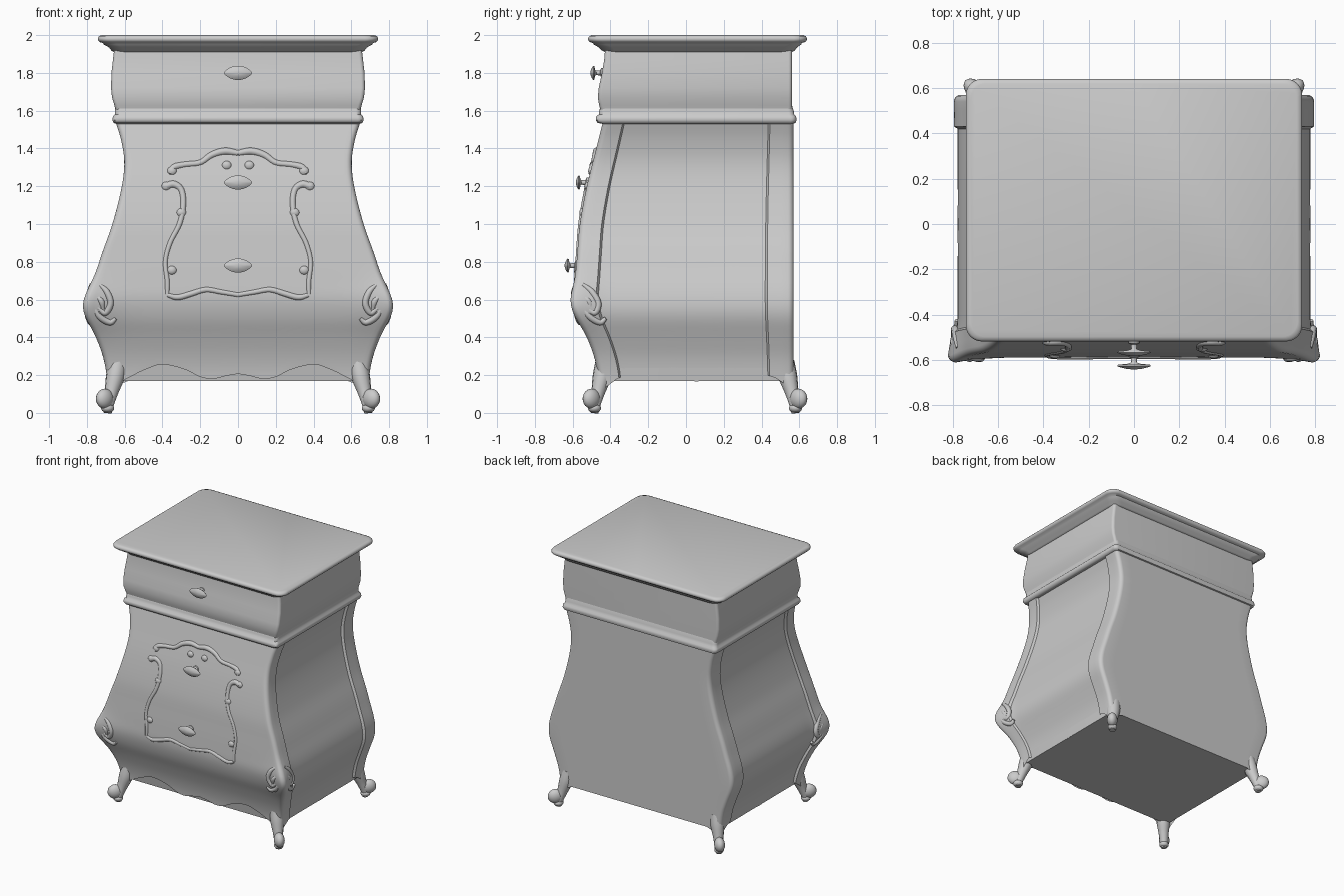
import bpy, bmesh, math
from mathutils import Vector

if "Cube" in bpy.data.objects:
    bpy.data.objects.remove(bpy.data.objects["Cube"])

grey = bpy.data.materials.new("painted grey")
grey.use_nodes = True
grey.diffuse_color = (0.6, 0.6, 0.6, 1)
grey.node_tree.nodes["Principled BSDF"].inputs["Base Color"].default_value = (0.6, 0.6, 0.6, 1)


def spline(pts, t):
    """Smooth interpolation through (position, value) pairs."""
    if t <= pts[0][0]:
        return pts[0][1]
    for i in range(len(pts) - 1):
        (a, p), (b, q) = pts[i], pts[i + 1]
        if t <= b:
            a0, p0 = pts[max(i - 1, 0)]
            b1, q1 = pts[min(i + 2, len(pts) - 1)]
            m, n = (q - p0) / (b - a0), (q1 - p) / (b1 - a)
            h = b - a
            s = (t - a) / h
            return ((2*s**3 - 3*s*s + 1) * p + (s**3 - 2*s*s + s) * h * m
                    + (3*s*s - 2*s**3) * q + (s**3 - s*s) * h * n)
    return pts[-1][1]


def finish(obj, angle=40):
    obj.data.materials.clear()
    obj.data.materials.append(grey)
    bpy.ops.object.select_all(action='DESELECT')
    obj.select_set(True)
    bpy.context.view_layer.objects.active = obj
    bpy.ops.object.shade_smooth_by_angle(angle=math.radians(angle))
    return obj


def loft(name, rings, bottom=True, top=True, angle=40):
    """Skin a stack of closed rings."""
    bm = bmesh.new()
    rows = [[bm.verts.new(p) for p in ring] for ring in rings]
    n = len(rows[0])
    for a, b in zip(rows, rows[1:]):
        for i in range(n):
            j = (i + 1) % n
            bm.faces.new((a[i], a[j], b[j], b[i]))
    if bottom:
        bm.faces.new(rows[0][::-1])
    if top:
        bm.faces.new(rows[-1])
    bmesh.ops.recalc_face_normals(bm, faces=bm.faces)
    mesh = bpy.data.meshes.new(name)
    bm.to_mesh(mesh)
    bm.free()
    obj = bpy.data.objects.new(name, mesh)
    bpy.context.collection.objects.link(obj)
    return finish(obj, angle)


def tube(name, points, radii, res=3):
    """Round strand through points, with a radius at each one."""
    cu = bpy.data.curves.new(name, 'CURVE')
    cu.dimensions = '3D'
    cu.bevel_depth, cu.bevel_resolution, cu.use_fill_caps = 1, res, True
    sp = cu.splines.new('POLY')
    steps = 6 * (len(points) - 1)
    sp.points.add(steps)
    for k, p in enumerate(sp.points):
        t = k / 6
        p.co = [spline([(i, v[c]) for i, v in enumerate(points)], t) for c in range(3)] + [1]
        p.radius = spline(list(enumerate(radii)), t)
    obj = bpy.data.objects.new(name, cu)
    bpy.context.collection.objects.link(obj)
    bpy.ops.object.select_all(action='DESELECT')
    obj.select_set(True)
    bpy.context.view_layer.objects.active = obj
    bpy.ops.object.convert(target='MESH')
    return finish(bpy.context.object, 60)


def ball(name, loc, scale, turn=0):
    bpy.ops.mesh.primitive_uv_sphere_add(segments=20, ring_count=12, location=loc, rotation=(0, 0, turn))
    obj = bpy.context.object
    obj.name, obj.scale = name, scale
    return finish(obj, 60)


def mirrored(half):
    return half + [(-x, y, z) for x, y, z in half[-2:0:-1]]


# Bombe body: half width and front position by height
WIDTH = [(.1, .685), (.2, .695), (.3, .715), (.4, .75), (.5, .787), (.57, .795), (.65, .782), (.75, .75),
         (.85, .718), (1, .665), (1.2, .615), (1.33, .602), (1.45, .62), (1.54, .648)]
FRONT = [(.1, -.46), (.2, -.465), (.3, -.487), (.4, -.523), (.5, -.565), (.6, -.587), (.7, -.585),
         (.85, -.575), (1, -.562), (1.2, -.525), (1.4, -.475), (1.54, -.44)]
FRONT_EDGE = [(0, .207), (.1, .195), (.2, .18), (.3, .19), (.42, .23), (.6, .256), (.75, .225),
              (.83, .2), (.92, .17), (1, .13)]
SIDE_EDGE = [(0, .13), (.08, .185), (.18, .208), (.35, .188), (.5, .167), (.65, .185), (.8, .208),
             (.92, .19), (1, .14)]
BACK, RAD, TOP = .57, .03, 1.54


def knee(z):
    return .026 * math.exp(-((z - .57) / .11) ** 2)


def body_point(kind, u, t):
    edge = {'front': spline(FRONT_EDGE, u), 'side': spline(SIDE_EDGE, u),
            'corner': .13, 'rear': .14, 'back': .17}[kind]
    z = edge + (TOP - edge) * t
    w, f = spline(WIDTH, z), spline(FRONT, z)
    k = knee(z)
    if kind == 'front':
        return (u * (w - RAD) + k * u ** 8, f - k * u ** 8, z)
    if kind == 'corner':
        a = u * math.pi / 2
        return (w + k - RAD + RAD * math.sin(a), f - k + RAD - RAD * math.cos(a), z)
    if kind == 'side':
        inset = .017 if .085 < u < .895 else 0
        return (w - inset + k * max(0, 1 - u * 9), f + RAD - k * max(0, 1 - u * 9) + u * (BACK - f - 2 * RAD), z)
    if kind == 'rear':
        a = u * math.pi / 2
        return (w - RAD + RAD * math.cos(a), BACK - RAD + RAD * math.sin(a), z)
    return ((1 - u) * (w - RAD), BACK, z)


stations = [('front', i / 36) for i in range(36)] + [('corner', i / 5) for i in range(6)]
stations += [('side', s) for s in sorted([i / 30 for i in range(1, 30)] + [.08, .09, .89, .9])]
stations += [('rear', i / 5) for i in range(6)] + [('back', i / 8) for i in range(1, 9)]
loft("bombe_body", [mirrored([body_point(k, u, j / 48) for k, u in stations]) for j in range(49)],
     bottom=False)


# Rounded rectangle stacks: floor, waist moulding, drawer case, top
def slab(name, rows, r, angle=40):
    rings = []
    for z, w, f, b in rows:
        half = [(0, f, z)]
        for cy, start in ((f + r, -90), (b - r, 0)):
            for i in range(9):
                a = math.radians(start + i * 90 / 8)
                half.append((w - r + r * math.cos(a), cy + r * math.sin(a), z))
        rings.append(mirrored(half + [(0, b, z)]))
    loft(name, rings, angle=angle)


slab("floor_panel", [(.17, .675, -.435, .565), (.28, .69, -.455, .565)], .02)
slab("waist_moulding", [(1.53, .645, -.44, .565), (1.535, .658, -.468, .58), (1.55, .665, -.478, .585),
                        (1.57, .662, -.475, .583), (1.58, .652, -.462, .573), (1.6, .652, -.46, .57),
                        (1.625, .648, -.45, .562)], .03, 50)
slab("drawer_case", [(1.6, .647, -.452, .562), (1.63, .655, -.46, .562), (1.67, .667, -.467, .562),
                     (1.72, .672, -.462, .562), (1.8, .67, -.445, .562), (1.87, .662, -.433, .562),
                     (1.93, .655, -.428, .562)], .02)
slab("top", [(1.91, .655, -.428, .562), (1.918, .67, -.445, .575), (1.935, .683, -.462, .588),
             (1.95, .71, -.488, .61), (1.958, .715, -.492, .612), (1.963, .732, -.508, .63),
             (1.972, .741, -.517, .639), (1.984, .742, -.518, .64), (1.994, .736, -.512, .634),
             (2, .722, -.498, .62)], .07, 50)

# Legs with scroll feet
for sx in (1, -1):
    for end, y, sy in (("front", -.44, -1), ("back", .535, 1)):
        def at(d, z):
            return (sx * (.645 + d), y + sy * d, z)
        tube(f"{end}_leg", [at(-.01, .27), at(.005, .19), at(.025, .11), at(.04, .05), at(.045, .0)],
             [.05, .05, .037, .03, .022])
        ball(f"{end}_foot_scroll", at(.06, .075), (.055, .038, .053), math.atan2(sy, sx))
        ball(f"{end}_foot_pad", at(.045, .025), (.036, .034, .025), math.atan2(sy, sx))


# Pulls: stem and pointed oval head
def pull(z, face):
    rings = []
    for d, r in ((-.01, .025), (.004, .025), (.01, .013), (.03, .012), (.036, .03), (.04, .07),
                 (.046, .075), (.052, .06), (.058, .035), (.061, .008)):
        ring = []
        for i in range(32):
            a = i * math.tau / 32
            s = math.sin(a)
            flat = .5 * abs(s) ** .5 if r > .028 else 1
            ring.append((r * math.cos(a), face - d, z + r * s * flat))
        rings.append(ring)
    loft("drawer_pull", rings, angle=60)


for z, face in ((1.8, -.445), (1.22, -.522), (.78, -.581)):
    pull(z, face)


# Carved relief laid on the front
def on_front(pts, sx, sink=.006):
    return [(sx * x, spline(FRONT, z) + sink, z) for x, z in pts]


for sx in (1, -1):
    tube("frame_crest", on_front([(0, 1.375), (.07, 1.385), (.14, 1.365), (.2, 1.325), (.28, 1.315),
                                  (.34, 1.3), (.36, 1.265)], sx), [.016, .02, .018, .016, .016, .018, .014])
    tube("frame_side", on_front([(.38, 1.2), (.34, 1.21), (.3, 1.18), (.29, 1.1), (.31, 1), (.36, .9),
                                 (.385, .8), (.375, .7), (.375, .63)], sx),
         [.02, .02, .017, .016, .015, .014, .013, .014, .012])
    tube("frame_base", on_front([(.375, .625), (.32, .612), (.25, .63), (.17, .652), (.09, .64),
                                 (0, .625)], sx), [.012, .016, .016, .015, .014, .013])
    for x, z in ((.35, 1.28), (.38, 1.2), (.35, .755), (.06, 1.31), (.3, 1.06)):
        ball("relief_bud", on_front([(x, z)], sx)[0], (.026, .018, .024))

    # Knee leaves on the front and the side of each front corner
    leaf = [[(.02, .68), (.07, .64), (.1, .58), (.07, .53), (.03, .56)],
            [(.0, .6), (.03, .52), (.08, .48), (.12, .5)],
            [(.02, .62), (.05, .59), (.06, .55)]]
    for strand in leaf:
        radii = [.009] + [.017] * (len(strand) - 2) + [.01]
        tube("knee_leaf_front", [(sx * (spline(WIDTH, z) - .02 - d),
                                  spline(FRONT, z) - knee(z) * .4 + .004, z) for d, z in strand], radii)
        tube("knee_leaf_side", [(sx * (spline(WIDTH, z) + .006 - .1 * d), spline(FRONT, z) + .02 + d, z)
                                for d, z in strand], radii)
